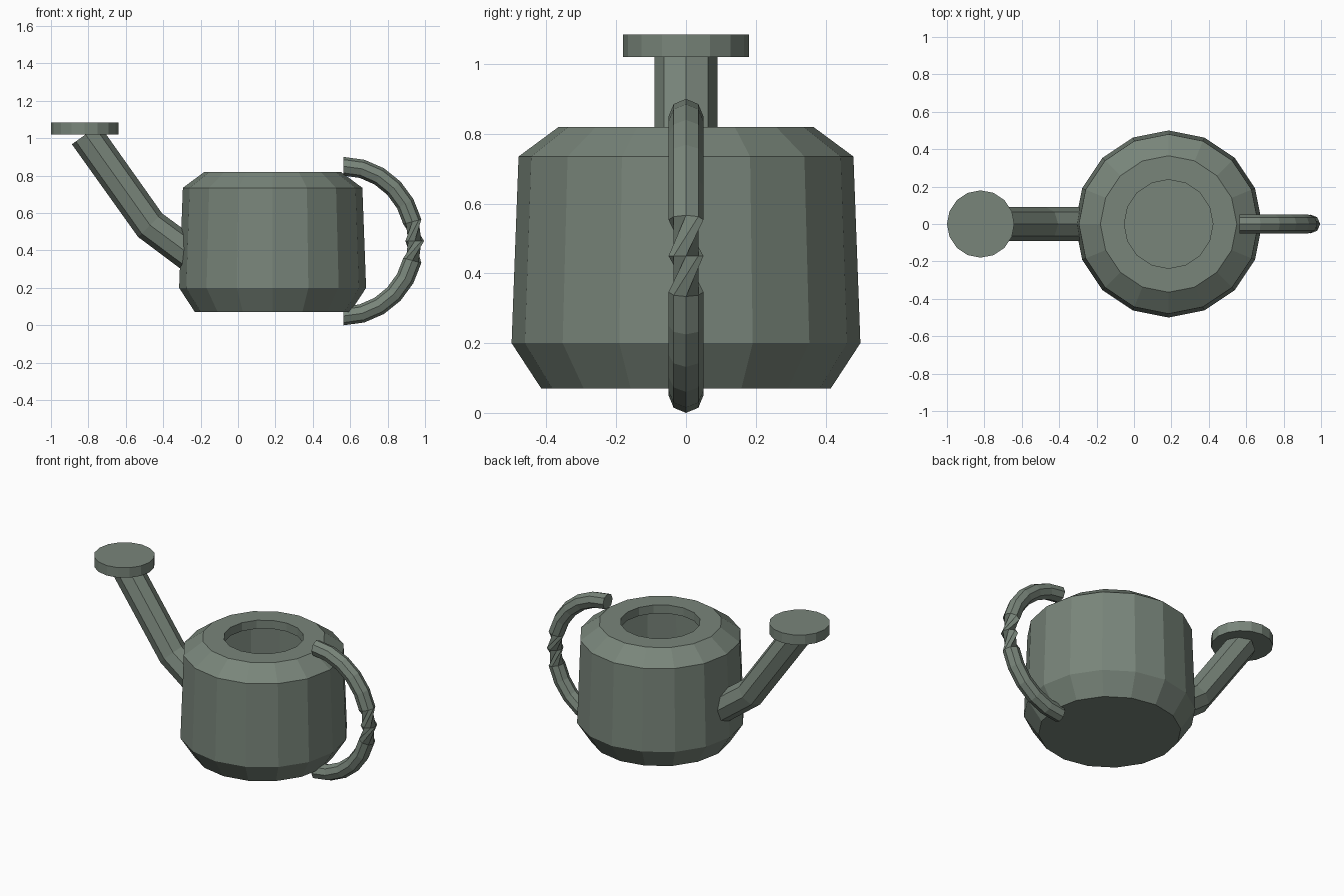
import bpy, bmesh, math
from mathutils import Vector

if "Cube" in bpy.data.objects:
    bpy.data.objects.remove(bpy.data.objects["Cube"])

paint = bpy.data.materials.new("grey_green_metal")
paint.diffuse_color = (0.19, 0.235, 0.195, 1)
paint.use_nodes = True
paint.node_tree.nodes["Principled BSDF"].inputs["Base Color"].default_value = paint.diffuse_color


def skin(name, rings, close=False):
    """Join equal-sized rings of points; cap the ends or close the loop."""
    bm = bmesh.new()
    vs = [[bm.verts.new(p) for p in ring] for ring in rings]
    n = len(vs[0])
    pairs = list(zip(vs, vs[1:]))
    for a, b in pairs:
        for i in range(n):
            j = (i + 1) % n
            bm.faces.new((a[i], a[j], b[j], b[i]))
    bm.faces.new(vs[0])
    bm.faces.new(vs[-1])
    bmesh.ops.recalc_face_normals(bm, faces=bm.faces)
    mesh = bpy.data.meshes.new(name)
    bm.to_mesh(mesh)
    bm.free()
    mesh.materials.append(paint)
    obj = bpy.data.objects.new(name, mesh)
    bpy.context.collection.objects.link(obj)
    return obj


def lathe(name, cx, profile, sides=16):
    angles = [math.tau * i / sides for i in range(sides)]
    return skin(name, [[(cx + r * math.cos(a), r * math.sin(a), z) for a in angles]
                       for r, z in profile])


def ring(c, n, r, sides=8, turn=0):
    """Tube section spanned by direction n and the y axis."""
    y = Vector((0, 1, 0))
    return [c + r * (n * math.cos(a) + y * math.sin(a))
            for a in (turn + math.tau * i / sides for i in range(sides))]


# Hollow body with thick walls and an open top
lathe("body", 0.185, [(0.415, 0.07), (0.50, 0.20), (0.48, 0.735), (0.365, 0.82),
                      (0.237, 0.82), (0.237, 0.765), (0.35, 0.765), (0.43, 0.71),
                      (0.445, 0.215), (0.385, 0.125)])

# Sprinkler head
lathe("sprinkler_head", -0.82, [(0.18, 1.02), (0.18, 1.085)])

# Bent spout, mitred at the elbow
path = [Vector(p) for p in ((-0.25, 0, 0.372), (-0.47, 0, 0.535), (-0.815, 0, 1.02))]
d1, d2 = (path[1] - path[0]).normalized(), (path[2] - path[1]).normalized()
mid = (d1 + d2).normalized()
side = [Vector((d.z, 0, -d.x)) for d in (d1, mid, d2)]
rings = [ring(p, n, 0.09) for p, n in zip(path, side)]
skin("spout", rings)

# C-shaped handle with a half twist at its middle
rings = []
for i in range(13):
    t = math.pi / 2 - math.pi * i / 12
    c = Vector((0.565 + 0.38 * math.cos(t), 0, 0.45 + 0.40 * math.sin(t)))
    n = Vector((math.cos(t), 0, math.sin(t)))
    turn = -math.pi / 2 * max(0, min(2, i - 5))
    rings.append(ring(c, n, 0.05, 8, turn))
skin("handle", rings)
